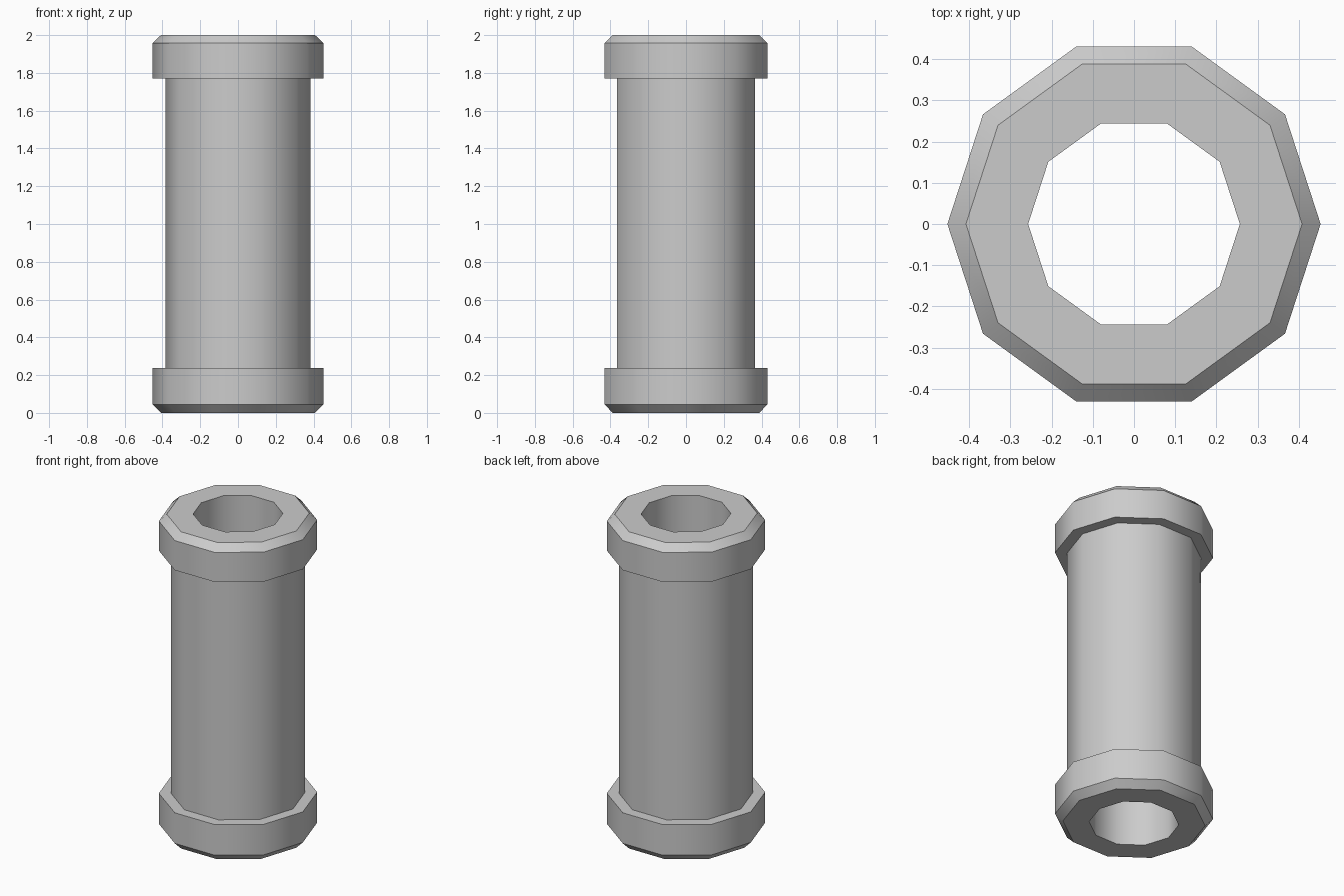
import bpy, bmesh
from math import cos, sin, tau, radians

if "Cube" in bpy.data.objects:
    bpy.data.objects.remove(bpy.data.objects["Cube"])

SIDES = 10
BORE, BODY, COLLAR, RIM = 0.257, 0.384, 0.453, 0.408

# Closed cross-section (radius, height): bore, chamfered collars, narrower body
profile = [
    (BORE, 0), (RIM, 0), (COLLAR, 0.045), (COLLAR, 0.238), (BODY, 0.238),
    (BODY, 1.77), (COLLAR, 1.77), (COLLAR, 1.957), (RIM, 2), (BORE, 2),
]

# Revolve the section into a ten-sided tube
bm = bmesh.new()
rings = [[bm.verts.new((r * cos(tau * i / SIDES), r * sin(tau * i / SIDES), z))
          for i in range(SIDES)] for r, z in profile]
for a, b in zip(rings, rings[1:] + rings[:1]):
    for i in range(SIDES):
        j = (i + 1) % SIDES
        bm.faces.new((a[i], a[j], b[j], b[i]))
bmesh.ops.recalc_face_normals(bm, faces=bm.faces[:])

mesh = bpy.data.meshes.new("collared_tube")
bm.to_mesh(mesh)
bm.free()
tube = bpy.data.objects.new("collared_tube", mesh)
bpy.context.collection.objects.link(tube)

# Smooth around the sides, sharp at collars and chamfers
bpy.context.view_layer.objects.active = tube
tube.select_set(True)
bpy.ops.object.shade_smooth_by_angle(angle=radians(40))
